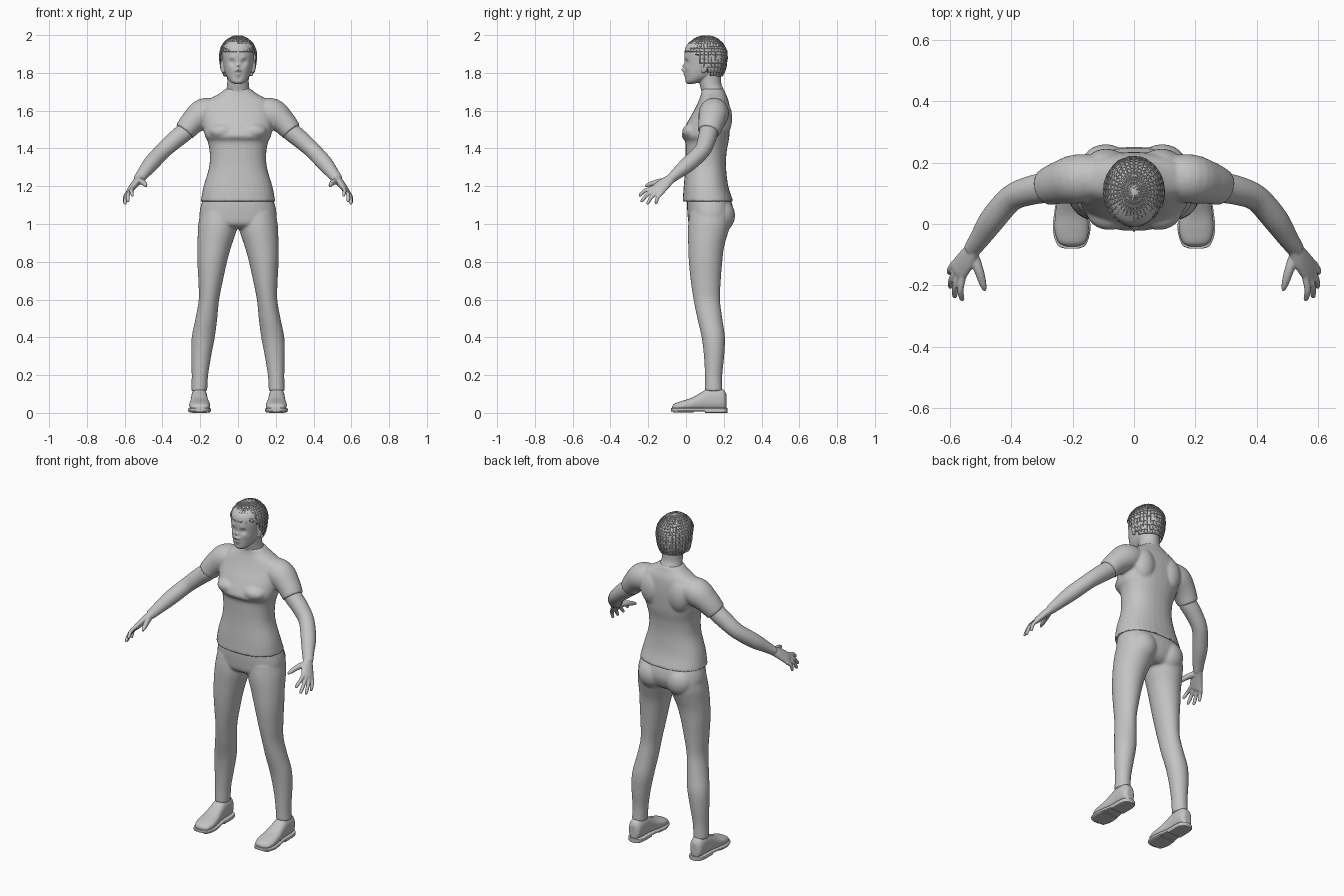
import bpy, bmesh, math, random
from mathutils import Vector, Matrix

random.seed(4)
if "Cube" in bpy.data.objects:
    bpy.data.objects.remove(bpy.data.objects["Cube"])

grey = bpy.data.materials.new("plain grey")
grey.use_nodes = True
colour = (0.55, 0.55, 0.55, 1)
grey.diffuse_color = colour
grey.node_tree.nodes["Principled BSDF"].inputs["Base Color"].default_value = colour

X, Y, Z = Vector((1, 0, 0)), Vector((0, 1, 0)), Vector((0, 0, 1))


def spline(points, steps):
    """Smooth curve through points of any dimension."""
    p = [Vector(q) for q in points]
    p = [p[0] * 2 - p[1]] + p + [p[-1] * 2 - p[-2]]
    out = []
    for i in range(1, len(p) - 2):
        a, b, c, d = p[i - 1:i + 3]
        for k in range(steps):
            t = k / steps
            out.append((b * 2 + (c - a) * t + (a * 2 - b * 5 + c * 4 - d) * t**2
                        + (b * 3 - a - c * 3 + d) * t**3) * 0.5)
    return out + [p[-2]]


def loft(bm, sections, axis=None, side=X, power=2, mirror=False, n=32, steps=4):
    """Skin rounded rings (x, y, z, half width, half depth) along a path."""
    rows = spline(sections, steps)
    for sx in ((1, -1) if mirror else (1,)):
        rings = []
        for i, r in enumerate(rows):
            ahead, behind = rows[min(i + 1, len(rows) - 1)], rows[max(i - 1, 0)]
            t = axis or (Vector(ahead[:3]) - Vector(behind[:3])).normalized()
            u = (side - t * side.dot(t)).normalized()
            v = t.cross(u)
            ring = []
            for k in range(n):
                c, s = math.cos(2 * math.pi * k / n), math.sin(2 * math.pi * k / n)
                c = math.copysign(abs(c) ** (2 / power), c)
                s = math.copysign(abs(s) ** (2 / power), s)
                q = Vector(r[:3]) + u * (c * r[3]) + v * (s * r[4])
                ring.append(bm.verts.new((q.x * sx, q.y, q.z)))
            rings.append(ring)
        for a, b in zip(rings, rings[1:]):
            for k in range(n):
                bm.faces.new((a[k - 1], a[k], b[k], b[k - 1]))
        bm.faces.new(rings[0])
        bm.faces.new(rings[-1])


def upright(rows):
    """(z, half width, front y, back y) to ring sections."""
    return [(0, (f + b) / 2, z, w, (b - f) / 2) for z, w, f, b in rows]


def ball(bm, centre, size, mirror=True):
    for sx in ((1, -1) if mirror else (1,)):
        place = Matrix.Translation((centre[0] * sx, *centre[1:])) @ Matrix.Diagonal((*size, 1))
        bmesh.ops.create_uvsphere(bm, u_segments=24, v_segments=14, radius=1, matrix=place)


def finish(name, bm, voxel=0, smooth=4):
    bmesh.ops.recalc_face_normals(bm, faces=bm.faces)
    mesh = bpy.data.meshes.new(name)
    bm.to_mesh(mesh)
    bm.free()
    mesh.materials.append(grey)
    mesh.shade_smooth()
    ob = bpy.data.objects.new(name, mesh)
    bpy.context.collection.objects.link(ob)
    if voxel:
        m = ob.modifiers.new("blend", 'REMESH')
        m.mode, m.voxel_size, m.use_smooth_shade = 'VOXEL', voxel, True
        m = ob.modifiers.new("soften", 'SMOOTH')
        m.factor, m.iterations = 0.5, smooth
    return ob


# Shirt: torso with short sleeves
bm = bmesh.new()
loft(bm, upright([(1.12, .198, -.018, .25), (1.2, .182, -.012, .224), (1.3, .153, -.004, .212),
                  (1.38, .15, -.002, .215), (1.435, .16, -.004, .225), (1.47, .176, -.023, .23),
                  (1.54, .187, .008, .234), (1.6, .185, .042, .233), (1.65, .165, .066, .226),
                  (1.69, .1, .08, .21), (1.715, .068, .082, .2)]), Z, power=2.3)
loft(bm, [(.1, .15, 1.6, .07, .065), (.18, .147, 1.585, .08, .08),
          (.24, .135, 1.54, .07, .066), (.285, .12, 1.488, .06, .056)], side=Y, mirror=True)
ball(bm, (.08, .04, 1.49), (.075, .06, .045))
ball(bm, (.09, .19, 1.56), (.07, .055, .1))
finish("shirt", bm, .007, 5)

# Trousers: pelvis, legs and seat
bm = bmesh.new()
loft(bm, upright([(1.16, .175, .008, .225), (1.1, .196, .006, .246), (1.05, .204, .008, .25),
                  (1, .195, .016, .23), (.975, .14, .05, .2)]), Z, power=2.3)
legs = [(1.06, 0, .2, .02, .24), (1, 0, .21, .012, .236), (.95, .012, .213, .01, .222),
        (.88, .036, .215, .012, .202), (.8, .058, .215, .015, .192), (.7, .08, .21, .025, .184),
        (.6, .1, .208, .04, .18), (.5, .11, .225, .06, .192), (.4, .123, .245, .083, .206),
        (.3, .142, .248, .095, .202), (.2, .158, .245, .1, .192), (.115, .163, .247, .1, .193)]
loft(bm, [((i + o) / 2, (f + b) / 2, z, (o - i) / 2, (b - f) / 2) for z, i, o, f, b in legs],
     Z, mirror=True)
ball(bm, (.092, .18, 1.045), (.085, .08, .09))
finish("trousers", bm, .007, 4)

# Arms, palms, fingers and thumbs
bm = bmesh.new()
loft(bm, [(.24, .13, 1.535, .05, .05), (.28, .12, 1.49, .05, .05), (.34, .108, 1.44, .047, .047),
          (.4, .083, 1.385, .043, .043), (.46, .015, 1.32, .042, .042),
          (.5, -.045, 1.27, .034, .032), (.528, -.085, 1.235, .028, .024)], mirror=True)
spread = Vector((.41, .82, -.41))
loft(bm, [(.52, -.075, 1.243, .025, .022), (.545, -.115, 1.213, .036, .02),
          (.57, -.15, 1.18, .04, .016), (.576, -.16, 1.17, .036, .011)], side=spread, mirror=True)
knuckle = Vector((.57, -.15, 1.18))
tips = [(.56, -.25, 1.15), (.585, -.24, 1.118), (.6, -.208, 1.105), (.602, -.162, 1.108)]
for k, tip in enumerate(tips):
    base, tip = knuckle + spread * (.02 * k - .03), Vector(tip)
    mid = (base + tip) / 2 + Vector((.006, -.004, .006))
    loft(bm, [(*base, .0115, .0115), (*mid, .0105, .0105), (*base.lerp(tip, .9), .009, .009),
              (*tip, .005, .005)], n=12, mirror=True)
loft(bm, [(.525, -.095, 1.228, .018, .018), (.505, -.15, 1.222, .016, .016),
          (.492, -.193, 1.21, .012, .012), (.485, -.217, 1.2, .006, .006)], n=12, mirror=True)
finish("arms_and_hands", bm, .0042, 3)

# Head, with the face shaped by soft bumps and dents
bm = bmesh.new()
loft(bm, upright([(1.742, .022, .006, .04), (1.755, .042, -.004, .09), (1.78, .06, -.006, .145),
                  (1.81, .071, -.008, .18), (1.85, .08, -.007, .2), (1.9, .086, -.008, .206),
                  (1.94, .083, 0, .2), (1.97, .062, .03, .17), (1.982, .03, .06, .13)]),
     Z, power=2.1, n=128, steps=9)
features = [(.031, 1.858, .013, -.013), (.03, 1.858, .007, .006), (.03, 1.88, .012, .004),
            (0, 1.817, .009, .02), (0, 1.838, .008, .013), (.013, 1.812, .006, .008),
            (0, 1.79, .014, .006), (0, 1.783, .004, -.004), (.012, 1.783, .005, -.003),
            (0, 1.769, .01, -.004), (.043, 1.825, .016, .003)]
for v in bm.verts:
    if v.co.y < .06:
        v.co.y -= sum(d * math.exp(-((abs(v.co.x) - x)**2 + (v.co.z - z)**2) / (r * r))
                      for x, z, r, d in features)
ball(bm, (.083, .1, 1.835), (.011, .02, .031))
ball(bm, (.079, .093, 1.812), (.009, .012, .014))
loft(bm, [(0, .148, 1.67, .078, .062), (0, .14, 1.71, .063, .06), (0, .128, 1.75, .057, .058),
          (0, .122, 1.84, .06, .065)], Z)
finish("head_and_neck", bm, .0038, 2)

# Hair: a cap trimmed at the hairline, under a lattice of short locks
def hair(name, grow, jitter, segments):
    bm = bmesh.new()
    bmesh.ops.create_uvsphere(bm, u_segments=segments, v_segments=segments // 2 + 4, radius=1)
    for v in bm.verts:
        drop = .107 if v.co.z > 0 else .17
        v.co = Vector((v.co.x * .099, v.co.y * .115, v.co.z * drop)) * (
            grow + random.uniform(-jitter, jitter))
        v.co += Vector((0, .105, 1.89))

    def hairline(y):
        t = min(max((y - .03) / .12, 0), 1)
        return 1.918 - .135 * t * t * (3 - 2 * t)
    trim = [f for f in bm.faces
            if f.calc_center_median().z < hairline(f.calc_center_median().y)]
    bmesh.ops.delete(bm, geom=trim, context='FACES')
    return finish(name, bm)


hair("hair_cap", .975, .004, 48)
locks = hair("hair_locks", .995, .014, 34)
wire = locks.modifiers.new("lattice", 'WIREFRAME')
wire.thickness, wire.use_boundary = .005, True

# Shoes: rounded uppers on flat soles with a heel block
bm = bmesh.new()
upper = [(-.074, .018, .035), (-.06, .044, .05), (-.02, .056, .064), (.03, .053, .08),
         (.08, .046, .108), (.12, .043, .13), (.17, .042, .132), (.2, .036, .122),
         (.214, .02, .1)]
loft(bm, [(.205 - .05 * max(0, .1 - y) * .4, y, (h + .012) / 2, w, (h - .012) / 2)
          for y, w, h in upper], Y, power=2.4, mirror=True)
finish("shoe_uppers", bm, .005, 3)

bm = bmesh.new()
sole = [(-.08, .022), (-.068, .046), (-.02, .061), (.04, .056), (.1, .047), (.17, .046),
        (.205, .038), (.22, .018)]
loft(bm, [(.203, y, .017, w, .009) for y, w in sole], Y, power=5, mirror=True)
loft(bm, [(.203, y, .01, w, .01) for y, w in sole[4:]], Y, power=6, mirror=True)
loft(bm, [(.203, y, .011, w * .95, .009) for y, w in sole[1:4]], Y, power=6, mirror=True)
soles = finish("shoe_soles", bm)
bpy.context.view_layer.objects.active = soles
soles.select_set(True)
bpy.ops.object.shade_smooth_by_angle(angle=math.radians(40))
